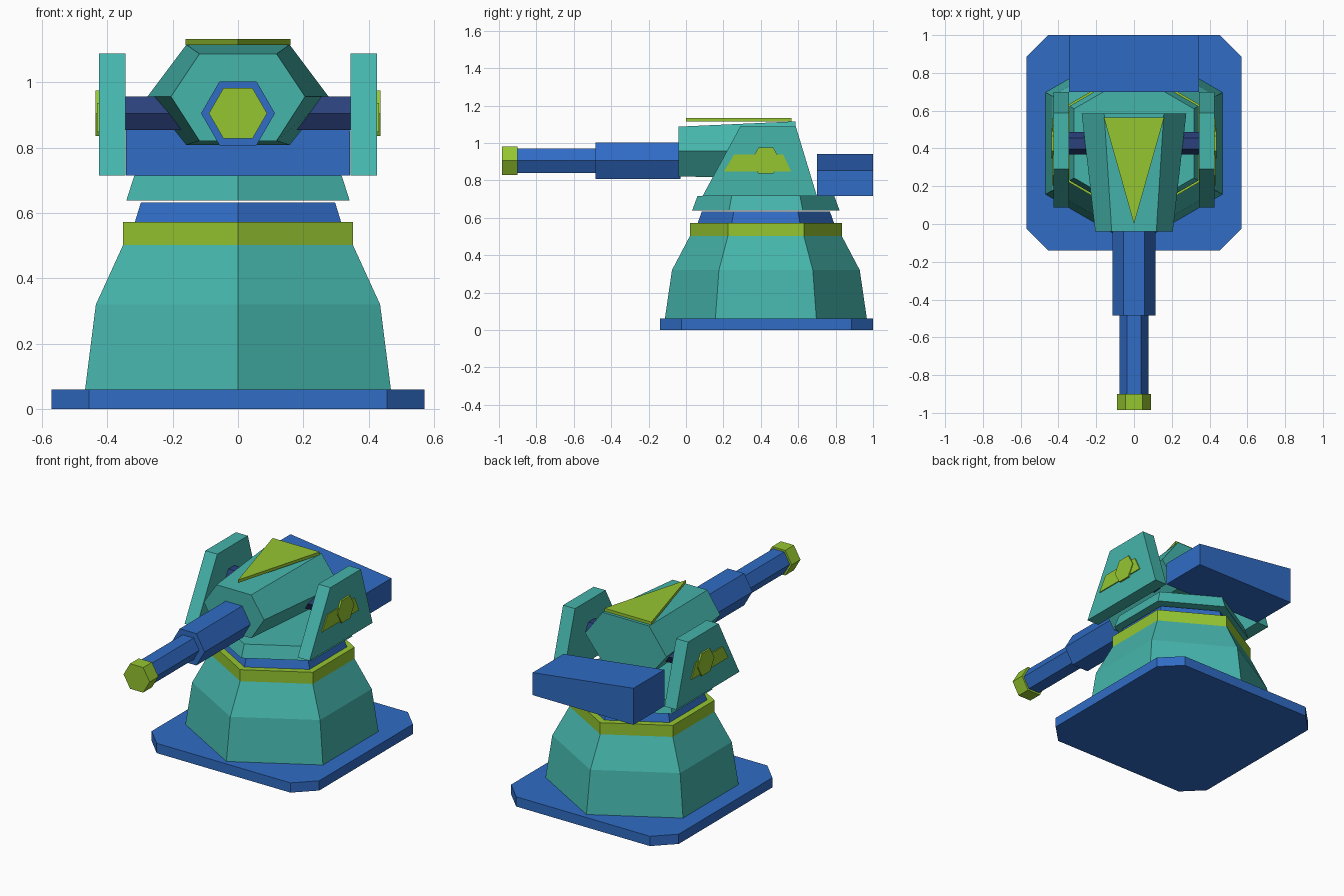
import bpy
import math
from mathutils import Vector

old = bpy.data.objects.get("Cube")
if old:
    bpy.data.objects.remove(old, do_unlink=True)

CY = 0.427   # pivot of the tower
AXIS_Z = 0.905  # height of the barrel and axle


def material(name, rgb):
    m = bpy.data.materials.new(name)
    m.use_nodes = True
    m.diffuse_color = (*rgb, 1)
    m.node_tree.nodes["Principled BSDF"].inputs["Base Color"].default_value = (*rgb, 1)
    return m


TEAL = material("teal", (0.06, 0.46, 0.41))
BLUE = material("blue", (0.03, 0.15, 0.56))
LIME = material("lime", (0.30, 0.56, 0.03))
NAVY = material("navy", (0.023, 0.052, 0.20))


def loft(name, rings, mat):
    """Solid skinned through rings of equal point count, capped at both ends."""
    n = len(rings[0])
    verts = [Vector(p) for ring in rings for p in ring]
    faces = [list(range(n)), list(range(len(verts) - n, len(verts)))]
    for r in range(len(rings) - 1):
        a, b = r * n, (r + 1) * n
        for i in range(n):
            j = (i + 1) % n
            faces.append([a + i, a + j, b + j, b + i])
    mesh = bpy.data.meshes.new(name)
    mesh.from_pydata(verts, [], faces)
    mesh.materials.append(mat)
    obj = bpy.data.objects.new(name, mesh)
    bpy.context.collection.objects.link(obj)
    # consistent outward normals
    import bmesh
    bm = bmesh.new()
    bm.from_mesh(mesh)
    bmesh.ops.recalc_face_normals(bm, faces=bm.faces)
    bm.to_mesh(mesh)
    bm.free()
    return obj


def hexagon(r, start=0.0):
    return [(r * math.cos(start + i * math.pi / 3), r * math.sin(start + i * math.pi / 3))
            for i in range(6)]


def tower(name, levels, mat):
    """Upright six-sided stack of (height, radius), corner to the front."""
    return loft(name, [[(x, CY + y, z) for x, y in hexagon(r, math.pi / 6)]
                       for z, r in levels], mat)


def tube(name, r, y0, y1, mat):
    """Six-sided bar along y with a flat top."""
    return loft(name, [[(x, y, AXIS_Z + z) for x, z in hexagon(r)] for y in (y0, y1)], mat)


def side_slab(name, outline, x0, x1, mat):
    """Outline in (y, z) extruded along x."""
    return loft(name, [[(x, y, z) for y, z in outline] for x in (x0, x1)], mat)


# Ground plate with clipped corners
W, D, C = 0.57, 0.57, 0.115
clipped = [(W, D - C), (W - C, D), (C - W, D), (-W, D - C),
           (-W, C - D), (C - W, -D), (W - C, -D), (W, C - D)]
loft("base_plate", [[(x, y + 0.43, z) for x, y in clipped] for z in (0, 0.06)], BLUE)

# Six-sided tower, collar, neck and turntable
tower("tower_body", [(0.06, 0.54), (0.32, 0.502), (0.502, 0.406)], TEAL)
tower("tower_collar", [(0.502, 0.406), (0.573, 0.406)], LIME)
tower("neck", [(0.573, 0.364), (0.632, 0.343)], BLUE)
tower("turntable", [(0.639, 0.394), (0.715, 0.366)], TEAL)

# Tapered turret head
head = []
for y, mid, flat, low, high in ((-0.04, 0.205, 0.118, 0.821, 1.087),
                                (0.585, 0.277, 0.158, 0.808, 1.115)):
    head.append([(mid, y, 0.956), (flat, y, high), (-flat, y, high),
                 (-mid, y, 0.956), (-flat, y, low), (flat, y, low)])
loft("turret_head", head, TEAL)

# Arrow plate on the head
arrow = [(0, 0), (0.16, 0.565), (-0.16, 0.565)]
loft("roof_arrow", [[(x, y, z) for x, y in arrow] for z in (1.114, 1.132)], LIME)

# Barrel
tube("barrel_sleeve", 0.113, -0.485, -0.03, BLUE)
tube("barrel", 0.076, -0.90, -0.48, BLUE)
tube("muzzle", 0.089, -0.985, -0.90, LIME)

# Axle through the head
side_slab("axle", [(CY + y, AXIS_Z + z) for y, z in hexagon(0.059)], -0.35, 0.35, NAVY)

# Side brackets with badges
bracket = [(0.088, 0.715), (0.70, 0.715), (0.587, 1.088), (0.29, 1.088)]
badge = [(0.203, 0.848), (0.562, 0.848), (0.52, 0.937), (0.257, 0.937)]
hub = [(CY + y, AXIS_Z + z) for y, z in hexagon(0.08)]
for side, s in (("left", 1), ("right", -1)):
    side_slab(side + "_bracket", bracket, s * 0.344, s * 0.425, TEAL)
    side_slab(side + "_badge", badge, s * 0.424, s * 0.431, LIME)
    side_slab(side + "_hub", hub, s * 0.424, s * 0.436, LIME)

# Rear counterweight, its top sloping to one side
weight = [(-0.343, 0.715), (0.343, 0.715), (0.343, 0.853), (-0.343, 0.94)]
loft("counterweight", [[(x, y, z) for x, z in weight] for y in (0.70, 1.0)], BLUE)
